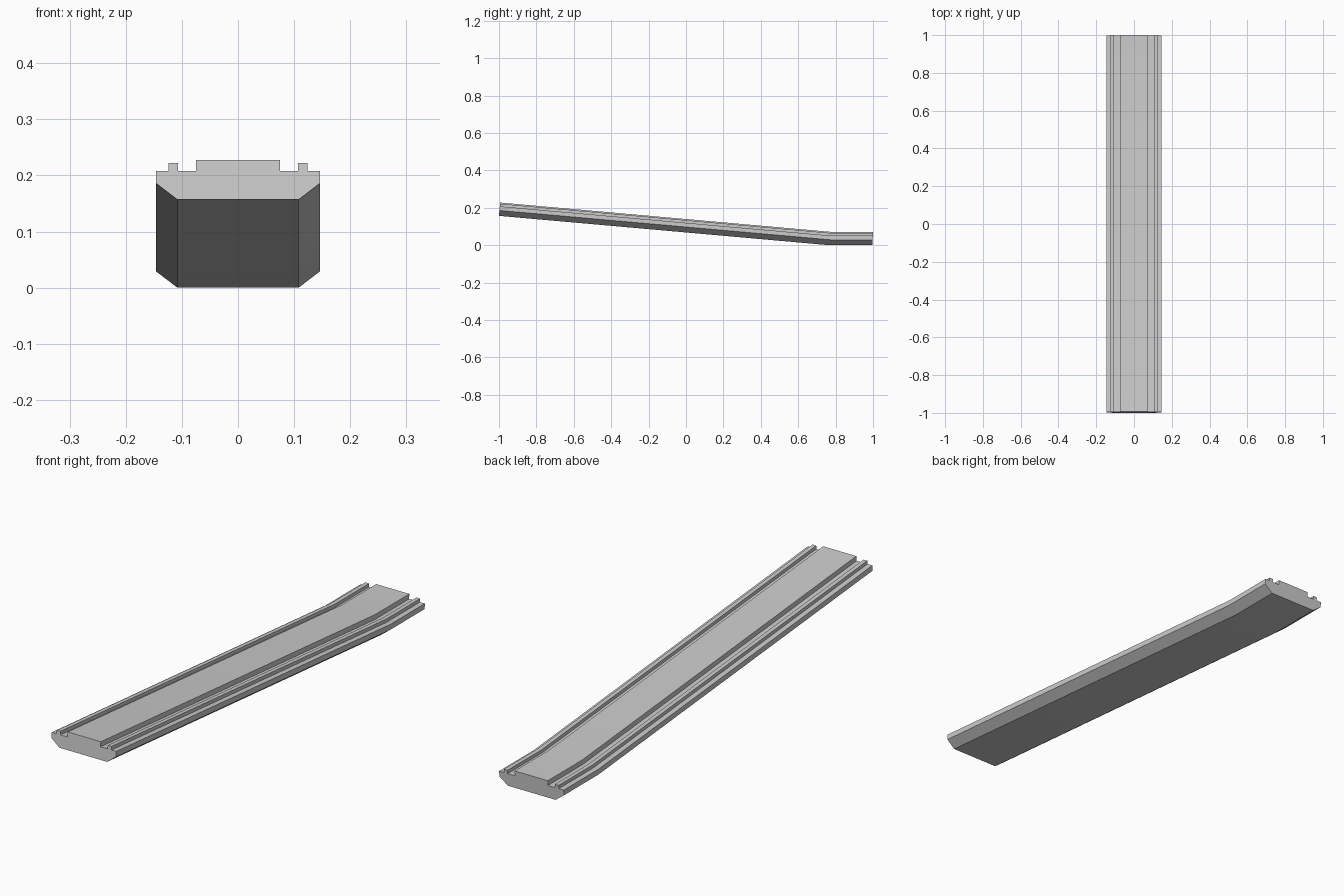
import bpy, bmesh

if "Cube" in bpy.data.objects:
    bpy.data.objects.remove(bpy.data.objects["Cube"])

# Right half of the cross-section (x, height), bottom to top
half = [(0.108, 0), (0.146, 0.029), (0.146, 0.051), (0.124, 0.051),
        (0.124, 0.065), (0.107, 0.065), (0.107, 0.051), (0.075, 0.051),
        (0.075, 0.071)]
profile = half + [(-x, h) for x, h in reversed(half)]

# Stations along the plank: bottom y, bottom z, lean of the section in y
stations = [(-1.0, 0.157, 0.089), (0.768, 0.0, 0.15), (0.996, 0.0, 0.056)]

bm = bmesh.new()
rings = [[bm.verts.new((x, y + lean * h, z + h)) for x, h in profile]
         for y, z, lean in stations]

# Long faces between neighbouring stations
n = len(profile)
for a, b in zip(rings, rings[1:]):
    for i in range(n):
        j = (i + 1) % n
        bm.faces.new((a[i], b[i], b[j], a[j]))

# End caps
bm.faces.new(rings[0])
bm.faces.new(rings[-1][::-1])
bmesh.ops.recalc_face_normals(bm, faces=bm.faces[:])

mesh = bpy.data.meshes.new("grooved_ramp")
bm.to_mesh(mesh)
bm.free()
ramp = bpy.data.objects.new("grooved_ramp", mesh)
bpy.context.collection.objects.link(ramp)

# Soft shading across the shallow bend, sharp rail edges
bpy.context.view_layer.objects.active = ramp
ramp.select_set(True)
bpy.ops.object.shade_smooth_by_angle(angle=0.5)
